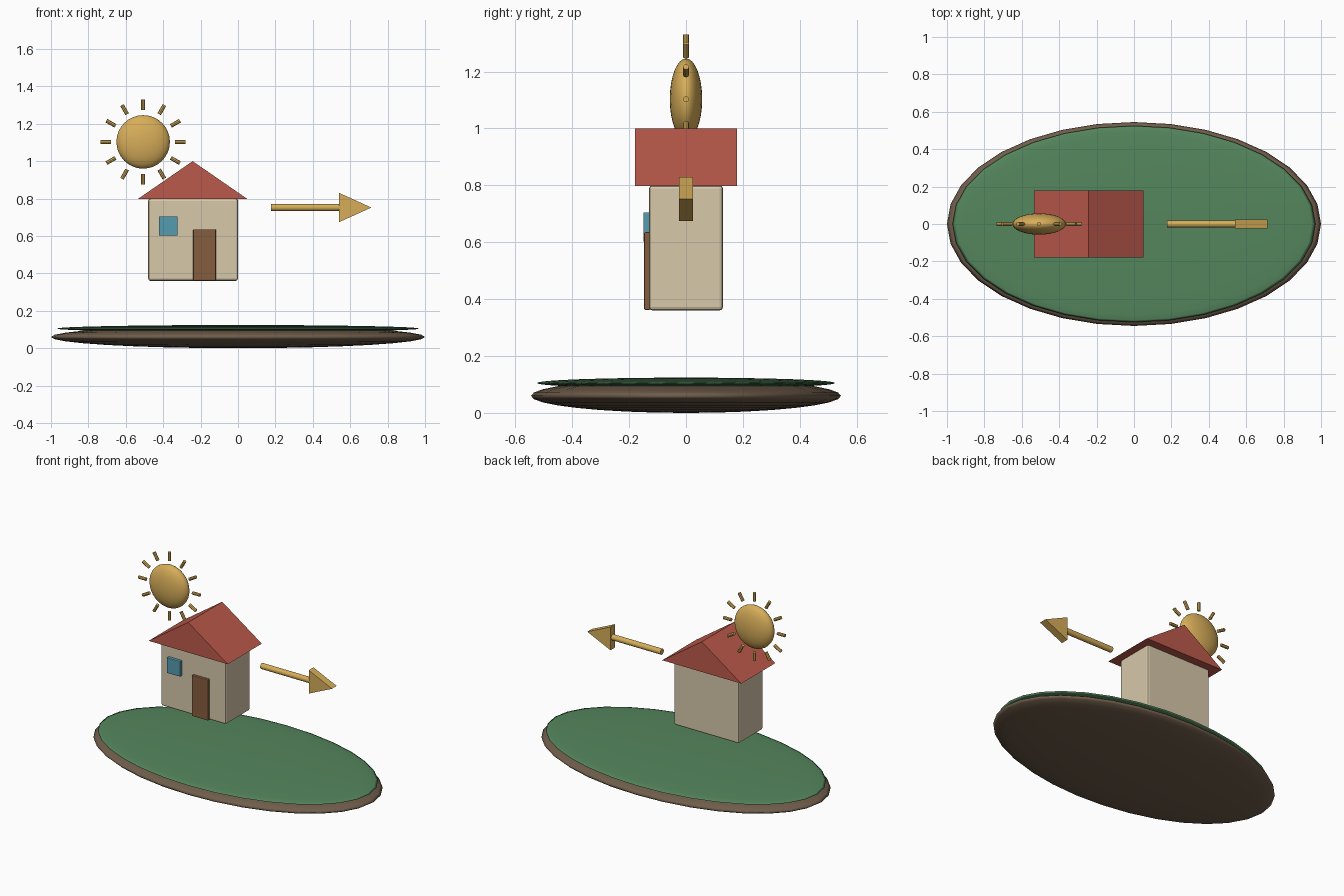
import bpy, bmesh, math
from mathutils import Vector

if "Cube" in bpy.data.objects:
    bpy.data.objects.remove(bpy.data.objects["Cube"])


def material(name, rgb):
    m = bpy.data.materials.new(name)
    m.diffuse_color = (*rgb, 1)
    m.use_nodes = True
    m.node_tree.nodes["Principled BSDF"].inputs["Base Color"].default_value = m.diffuse_color
    return m


GRASS = material("grass", (0.09, 0.24, 0.11))
SOIL = material("soil", (0.16, 0.11, 0.07))
GOLD = material("gold", (0.68, 0.42, 0.10))
CREAM = material("cream", (0.68, 0.58, 0.40))
RED = material("red", (0.50, 0.10, 0.07))
BROWN = material("brown", (0.24, 0.11, 0.05))
BLUE = material("blue", (0.09, 0.33, 0.43))


def finish(name, mat, smooth=True):
    o = bpy.context.object
    o.name = name
    o.data.materials.append(mat)
    if smooth:
        bpy.ops.object.shade_smooth_by_angle(angle=math.radians(35))
    return o


def ellipsoid(name, loc, radii, mat):
    bpy.ops.mesh.primitive_uv_sphere_add(segments=32, ring_count=16, location=loc)
    bpy.context.object.scale = radii
    bpy.ops.object.transform_apply(location=False, rotation=False, scale=True)
    bpy.ops.object.shade_smooth()
    return finish(name, mat, False)


def box(name, lo, hi, mat, bevel):
    lo, hi = Vector(lo), Vector(hi)
    bpy.ops.mesh.primitive_cube_add(size=1, location=(lo + hi) / 2)
    bpy.context.object.scale = hi - lo
    bpy.ops.object.transform_apply(location=False, rotation=False, scale=True)
    o = finish(name, mat, False)
    b = o.modifiers.new("bevel", 'BEVEL')
    b.width, b.segments = bevel, 2
    return o


def rod(name, a, b, radius, sides, mat):
    a, b = Vector(a), Vector(b)
    bpy.ops.mesh.primitive_cylinder_add(
        vertices=sides, radius=radius, depth=(b - a).length, location=(a + b) / 2,
        rotation=(b - a).to_track_quat('Z', 'Y').to_euler())
    return finish(name, mat)


def prism(name, profile, y, mat):
    """Extrude an x-z profile from -y to +y."""
    bm = bmesh.new()
    face = bm.faces.new([bm.verts.new((px, -y, pz)) for px, pz in profile])
    ext = bmesh.ops.extrude_face_region(bm, geom=[face])
    verts = [g for g in ext["geom"] if isinstance(g, bmesh.types.BMVert)]
    bmesh.ops.translate(bm, verts=verts, vec=(0, 2 * y, 0))
    bmesh.ops.recalc_face_normals(bm, faces=bm.faces)
    mesh = bpy.data.meshes.new(name)
    bm.to_mesh(mesh)
    bm.free()
    mesh.materials.append(mat)
    o = bpy.data.objects.new(name, mesh)
    bpy.context.collection.objects.link(o)
    return o


# Island: two flattened ellipsoids
ellipsoid("soil_base", (0, 0, 0.06), (1.0, 0.545, 0.06), SOIL)
ellipsoid("grass_top", (0, 0, 0.105), (0.97, 0.525, 0.019), GRASS)

# House
box("house_walls", (-0.48, -0.13, 0.36), (0, 0.13, 0.80), CREAM, 0.012)
prism("roof", [(-0.535, 0.798), (0.05, 0.798), (-0.2425, 1.0)], 0.18, RED)
box("door", (-0.24, -0.147, 0.362), (-0.118, -0.125, 0.635), BROWN, 0.004)
box("window", (-0.423, -0.15, 0.602), (-0.323, -0.125, 0.705), BLUE, 0.004)

# Sun with a ring of rays
centre = Vector((-0.507, 0, 1.103))
ellipsoid("sun", centre, (0.143, 0.057, 0.143), GOLD)
for i in range(12):
    t = i * math.tau / 12
    d = Vector((math.cos(t), 0, math.sin(t)))
    rod(f"sun_ray_{i + 1}", centre + d * 0.171, centre + d * 0.227, 0.0105, 8, GOLD)

# Arrow
rod("arrow_shaft", (0.177, 0, 0.752), (0.55, 0, 0.752), 0.019, 16, GOLD)
prism("arrow_head", [(0.541, 0.674), (0.713, 0.752), (0.541, 0.830)], 0.025, GOLD)
